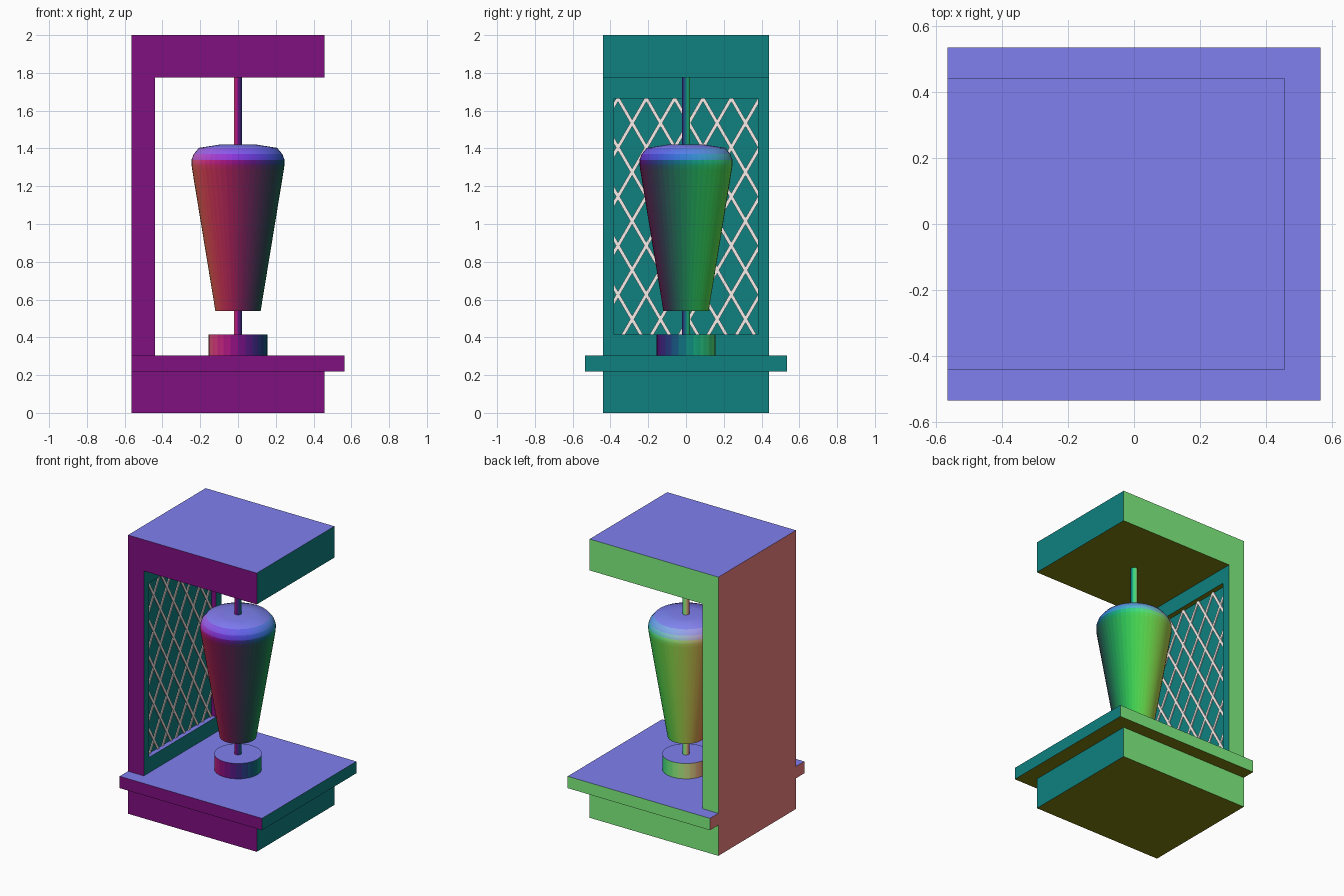
import bpy, bmesh, math
from mathutils import Vector

if "Cube" in bpy.data.objects:
    bpy.data.objects.remove(bpy.data.objects["Cube"])


def linear(c):
    return c / 12.92 if c <= .04045 else ((c + .055) / 1.055) ** 2.4


def paint(ob, z_gain=1):
    # Tint every face by the direction it faces; equal directions share a material
    slots = {}
    for p in ob.data.polygons:
        n = Vector((p.normal.x, p.normal.y, p.normal.z * z_gain)).normalized()
        rgb = [round(.5 + .44 * v, 2) for v in (-n.x, n.y, n.z)]
        name = "tint_%02d_%02d_%02d" % tuple(round(v * 100) for v in rgb)
        if name not in slots:
            mat = bpy.data.materials.get(name) or bpy.data.materials.new(name)
            mat.diffuse_color = [linear(v) for v in rgb] + [1]
            mat.use_nodes = True
            mat.node_tree.nodes["Principled BSDF"].inputs["Base Color"].default_value = mat.diffuse_color
            ob.data.materials.append(mat)
            slots[name] = len(slots)
        p.material_index = slots[name]


def make_object(name, bm):
    bmesh.ops.recalc_face_normals(bm, faces=bm.faces)
    mesh = bpy.data.meshes.new(name)
    bm.to_mesh(mesh)
    bm.free()
    ob = bpy.data.objects.new(name, mesh)
    bpy.context.collection.objects.link(ob)
    return ob


def activate(ob):
    bpy.ops.object.select_all(action='DESELECT')
    ob.select_set(True)
    bpy.context.view_layer.objects.active = ob


def box(name, x0, x1, y0, y1, z0, z1):
    bm = bmesh.new()
    bmesh.ops.create_cube(bm, size=1)
    for v in bm.verts:
        v.co = ((x0 + x1) / 2 + v.co.x * (x1 - x0),
                (y0 + y1) / 2 + v.co.y * (y1 - y0),
                (z0 + z1) / 2 + v.co.z * (z1 - z0))
    return make_object(name, bm)


def lathe(name, profile, sides, z_gain=1):
    # Closed solid turned about the z axis from (radius, height) pairs
    bm = bmesh.new()
    rings = [[bm.verts.new((r * math.cos(2 * math.pi * i / sides),
                            r * math.sin(2 * math.pi * i / sides), z))
              for i in range(sides)] for r, z in profile]
    for a, b in zip(rings, rings[1:]):
        for i in range(sides):
            j = (i + 1) % sides
            bm.faces.new((a[i], a[j], b[j], b[i]))
    bm.faces.new(rings[0])
    bm.faces.new(rings[-1])
    ob = make_object(name, bm)
    activate(ob)
    bpy.ops.object.shade_smooth_by_angle(angle=math.radians(50))
    paint(ob, z_gain)
    return ob


# C-shaped housing: foot, back wall and roof in one extruded profile
bm = bmesh.new()
outline = [(-.565, 0), (.457, 0), (.457, .22), (-.44, .22),
           (-.44, 1.775), (.457, 1.775), (.457, 2), (-.565, 2)]
face = bm.faces.new([bm.verts.new((x, -.44, z)) for x, z in outline])
side = bmesh.ops.extrude_face_region(bm, geom=[face])
bmesh.ops.translate(bm, vec=(0, .88, 0),
                    verts=[v for v in side['geom'] if isinstance(v, bmesh.types.BMVert)])
housing = make_object("housing", bm)

# Shallow panel recess cut into the wall
Y, Z0, Z1 = .38, .415, 1.665
cutter = box("recess_cutter", -.475, -.40, -Y, Y, Z0, Z1)
cutter.hide_render = True
cut = housing.modifiers.new("recess", 'BOOLEAN')
cut.operation = 'DIFFERENCE'
cut.solver = 'EXACT'
cut.object = cutter
activate(housing)
bpy.ops.object.modifier_apply(modifier="recess")
bpy.data.objects.remove(cutter)
housing.data.materials.clear()
paint(housing)

# Overhanging table plate
paint(box("table_plate", -.565, .565, -.535, .535, .22, .305))

# Lattice: two families of slanted bars, trimmed to the recess
bm = bmesh.new()
slope = math.sqrt(3)
for s in (-1, 1):
    for k in range(-12, 13):
        y_top = -.06 + .15 * k
        top, low = Vector((0, y_top, Z1 + .1)), Vector((0, y_top, Z0 - .1))
        top.y -= s * .1 / slope
        low.y += s * (Z1 - Z0 + .1) / slope
        across = Vector((0, slope, s)).normalized() * .009
        depth = Vector((.003, 0, 0))
        centre = Vector((-.469 + s * .001, 0, 0))
        ends = [[bm.verts.new(p + centre + a * across + d * depth)
                 for a, d in ((-1, -1), (1, -1), (1, 1), (-1, 1))] for p in (top, low)]
        bm.faces.new(ends[0])
        bm.faces.new(ends[1])
        for i in range(4):
            j = (i + 1) % 4
            bm.faces.new((ends[0][i], ends[0][j], ends[1][j], ends[1][i]))
for co, no in (((0, Y, 0), (0, 1, 0)), ((0, -Y, 0), (0, -1, 0)),
               ((0, 0, Z1), (0, 0, 1)), ((0, 0, Z0), (0, 0, -1))):
    bmesh.ops.bisect_plane(bm, geom=bm.verts[:] + bm.edges[:] + bm.faces[:],
                           plane_co=co, plane_no=no, clear_outer=True)
lattice = make_object("lattice", bm)
pale = bpy.data.materials.new("pale_lattice")
pale.diffuse_color = (.95, .86, .83, 1)
pale.use_nodes = True
pale.node_tree.nodes["Principled BSDF"].inputs["Base Color"].default_value = pale.diffuse_color
lattice.data.materials.append(pale)

# Turning drum on its spindle, with a round bearing below
lathe("bearing", [(.155, .305), (.155, .415)], 24)
lathe("spindle", [(.022, .30), (.022, 1.78)], 16)
lathe("drum", [(.12, .54), (.243, 1.29), (.246, 1.315), (.246, 1.34), (.235, 1.37),
               (.207, 1.403), (.10, 1.42)], 48, z_gain=3)
